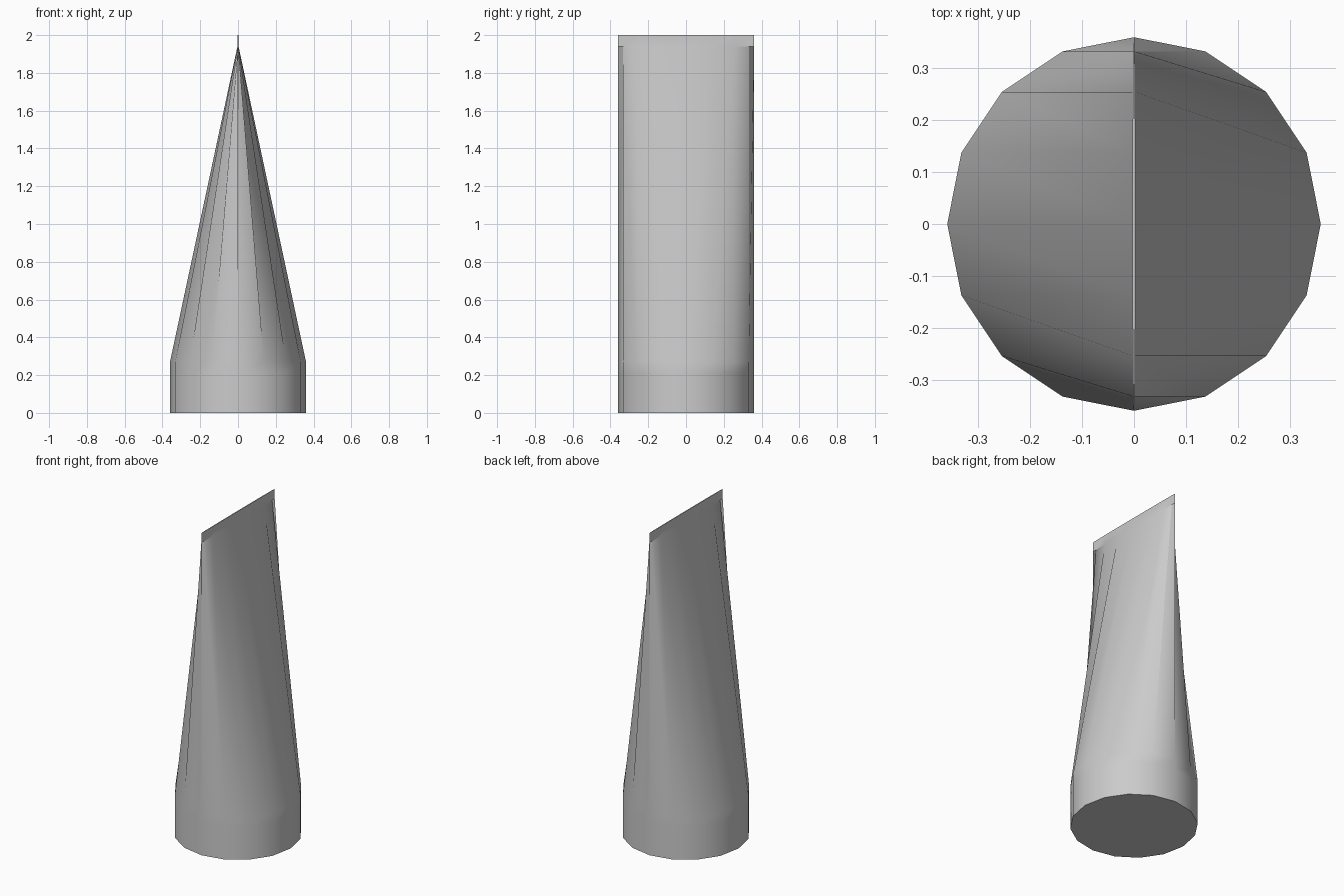
import bpy
import bmesh
from math import cos, sin, tau, radians

if "Cube" in bpy.data.objects:
    bpy.data.objects.remove(bpy.data.objects["Cube"])

SIDES = 16
RADIUS = 0.36

# Rings from the round end to the pinched flat end: (height, half width in x)
RINGS = [(0.0, RADIUS), (0.21, RADIUS), (0.27, RADIUS), (1.94, 0.003), (2.0, 0.003)]

bm = bmesh.new()


def add_ring(z, half_width):
    return [bm.verts.new((half_width * cos(tau * i / SIDES),
                          RADIUS * sin(tau * i / SIDES), z))
            for i in range(SIDES)]


rings = [add_ring(z, w) for z, w in RINGS]

# Tube wall
for low, high in zip(rings, rings[1:]):
    for i in range(SIDES):
        j = (i + 1) % SIDES
        bm.faces.new((low[i], low[j], high[j], high[i]))

# End caps
bm.faces.new(rings[0][::-1])
bm.faces.new(rings[-1])

mesh = bpy.data.meshes.new("pinched_tube")
bm.to_mesh(mesh)
bm.free()

tube = bpy.data.objects.new("pinched_tube", mesh)
bpy.context.collection.objects.link(tube)
bpy.context.view_layer.objects.active = tube
tube.select_set(True)
bpy.ops.object.shade_smooth_by_angle(angle=radians(30))
